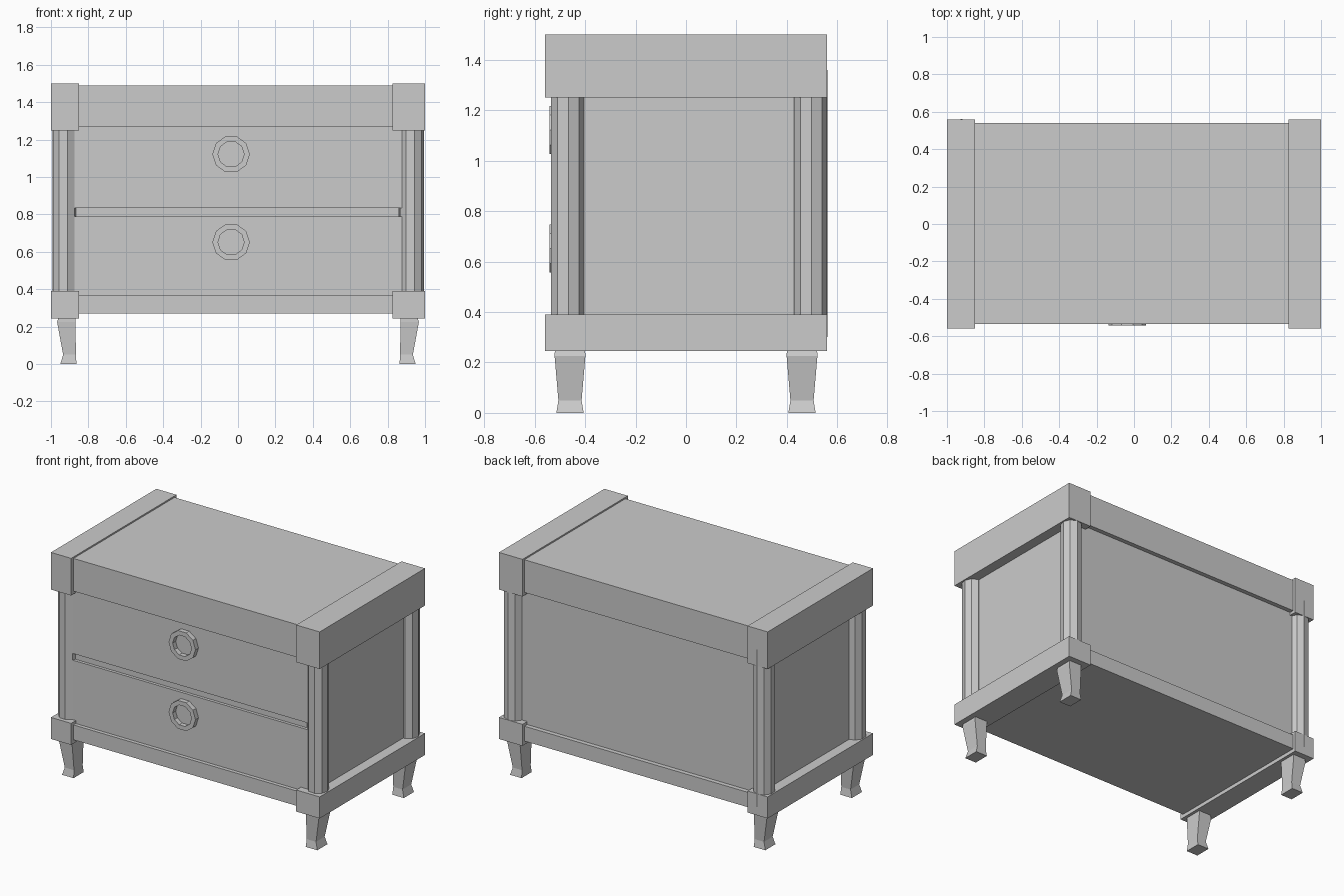
import bpy, bmesh, math
from mathutils import Vector

if "Cube" in bpy.data.objects:
    bpy.data.objects.remove(bpy.data.objects["Cube"])


def finish(name, bm):
    bmesh.ops.recalc_face_normals(bm, faces=bm.faces)
    me = bpy.data.meshes.new(name)
    bm.to_mesh(me)
    bm.free()
    ob = bpy.data.objects.new(name, me)
    bpy.context.collection.objects.link(ob)
    return ob


def loft(name, rings, closed=False):
    """Skin a list of point rings; cap the ends, or join last to first."""
    bm = bmesh.new()
    vs = [[bm.verts.new(p) for p in r] for r in rings]
    n = len(rings[0])
    pairs = list(zip(vs, vs[1:])) + ([(vs[-1], vs[0])] if closed else [])
    for a, b in pairs:
        for i in range(n):
            j = (i + 1) % n
            bm.faces.new((a[i], a[j], b[j], b[i]))
    if not closed:
        bm.faces.new(vs[0])
        bm.faces.new(vs[-1])
    return finish(name, bm)


def rect(x0, x1, y0, y1, z):
    return [(x0, y0, z), (x1, y0, z), (x1, y1, z), (x0, y1, z)]


def box(name, x0, x1, y0, y1, z0, z1):
    return loft(name, [rect(x0, x1, y0, y1, z) for z in (z0, z1)])


def circle(n, r, turn=0):
    return [(r * math.cos(turn + math.tau * i / n),
             r * math.sin(turn + math.tau * i / n)) for i in range(n)]


# Top and base slabs between the side rails
box("top_slab", -0.86, 0.84, -0.535, 0.54, 1.27, 1.49)
box("base_slab", -0.86, 0.84, -0.535, 0.54, 0.27, 0.37)

# Raised rails on both sides, top and bottom
for side, x0, x1 in (("left", -1.0, -0.85), ("right", 0.825, 1.0)):
    box(side + "_top_rail", x0, x1, -0.56, 0.56, 1.25, 1.5)
    box(side + "_base_rail", x0, x1, -0.56, 0.56, 0.245, 0.39)

# Cabinet body, drawers and the recessed divider between them
box("cabinet_body", -0.93, 0.93, -0.47, 0.51, 0.35, 1.29)
box("lower_drawer", -0.93, 0.93, -0.51, -0.46, 0.35, 0.79)
box("upper_drawer", -0.93, 0.93, -0.51, -0.46, 0.835, 1.29)
box("drawer_divider", -0.865, 0.857, -0.49, -0.46, 0.78, 0.845)

# Ten-sided ring pulls
for name, z in (("lower_pull", 0.652), ("upper_pull", 1.122)):
    section = [(0.1, -0.5), (0.1, -0.542), (0.07, -0.542), (0.07, -0.5)]
    loft(name, [[(-0.037 + x, y, z + h) for x, h in circle(10, r)]
                for r, y in section], closed=True)

# Nine-sided corner columns and tapered legs with flared feet
# leg rows: height, outer x, inner x, half depth
leg_rows = [(0.25, 0.96, 0.870, 0.060), (0.225, 0.967, 0.870, 0.061),
            (0.05, 0.935, 0.866, 0.046), (0.0, 0.95, 0.864, 0.054)]
for side, sx, cx in (("left", -1, -0.928), ("right", 1, 0.927)):
    for end, cy, ly in (("front", -0.471, -0.46), ("back", 0.493, 0.46)):
        if (side, end) == ("left", "back"):
            cy = 0.495  # this column just breaks through the rails
        ring = circle(9, 0.067, math.radians(4))
        loft(f"{end}_{side}_column",
             [[(cx + x, cy + y, z) for x, y in ring] for z in (0.3, 1.36)])
        loft(f"{end}_{side}_leg",
             [rect(sx * a, sx * b, ly - d, ly + d, z) for z, a, b, d in leg_rows])
